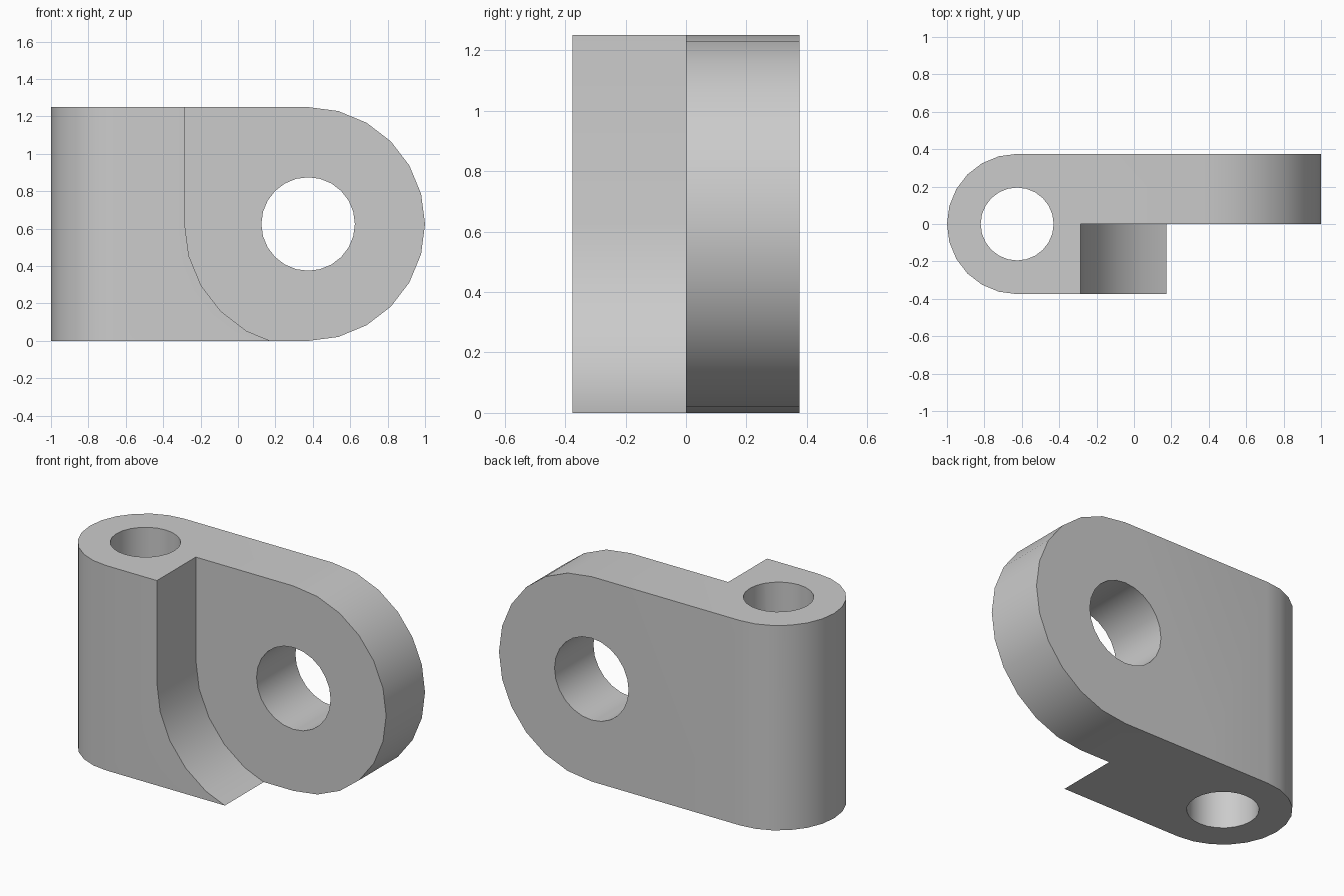
import bpy
import bmesh
from math import cos, sin, radians

default = bpy.data.objects.get("Cube")
if default:
    bpy.data.objects.remove(default, do_unlink=True)

grey = bpy.data.materials.new("plain grey")
grey.use_nodes = True
grey.diffuse_color = (0.6, 0.6, 0.6, 1)
grey.node_tree.nodes["Principled BSDF"].inputs["Base Color"].default_value = (0.6, 0.6, 0.6, 1)


def arc(cx, cy, r, start, end, step=15):
    """Points on an arc, angles in degrees."""
    n = round(abs(end - start) / step)
    angles = [radians(start + (end - start) * i / n) for i in range(n + 1)]
    return [(cx + r * cos(a), cy + r * sin(a)) for a in angles]


def prism(name, profile, low, high, axis):
    """Extrude a 2D profile along z (profile in x, y) or y (profile in x, z)."""
    def place(p, h):
        return (p[0], p[1], h) if axis == "z" else (p[0], h, p[1])
    bm = bmesh.new()
    face = bm.faces.new([bm.verts.new(place(p, low)) for p in profile])
    top = bmesh.ops.extrude_face_region(bm, geom=[face])
    for v in top["geom"]:
        if isinstance(v, bmesh.types.BMVert):
            v.co["xyz".index(axis)] = high
    bmesh.ops.recalc_face_normals(bm, faces=bm.faces)
    mesh = bpy.data.meshes.new(name)
    bm.to_mesh(mesh)
    bm.free()
    mesh.materials.append(grey)
    obj = bpy.data.objects.new(name, mesh)
    bpy.context.collection.objects.link(obj)
    return obj


def combine(target, tool, operation):
    """Apply a boolean and drop the helper."""
    tool.hide_render = True
    mod = target.modifiers.new(operation, "BOOLEAN")
    mod.operation, mod.object, mod.solver = operation, tool, "EXACT"
    bpy.context.view_layer.objects.active = target
    bpy.ops.object.modifier_apply(modifier=mod.name)
    bpy.data.objects.remove(tool, do_unlink=True)


R, H = 0.625, 1.25
EYE = (0.375, R)     # centre of the horizontal hole (x, z)
PIN = (-0.625, 0)    # centre of the vertical hole (x, y)

# Body: rounded hinge barrel at the left, running the full length
body = prism("hinge_bracket", arc(*PIN, 0.375, 90, 270) + [(1.5, -0.375), (1.5, 0.375)], 0, H, "z")

# Rounded end of the lug
combine(body, prism("lug_outline", arc(*EYE, R, -90, 90) + [(-1.5, H), (-1.5, 0)], -1, 1, "y"),
        "INTERSECT")

# Clearance cut in the front half, curved around the lug
combine(body, prism("clearance", [(-0.285, 1.5)] + arc(*EYE, 0.66, 180, 270) + [(1.5, -0.035), (1.5, 1.5)],
                    -1, 0, "y"), "DIFFERENCE")

# Through holes
combine(body, prism("eye_hole", arc(*EYE, 0.25, 0, 360)[:-1], -1, 1, "y"), "DIFFERENCE")
combine(body, prism("pin_hole", arc(*PIN, 0.195, 0, 360)[:-1], -1, 2, "z"), "DIFFERENCE")

bpy.ops.object.select_all(action="DESELECT")
body.select_set(True)
bpy.context.view_layer.objects.active = body
bpy.ops.object.shade_smooth_by_angle(angle=radians(30))
